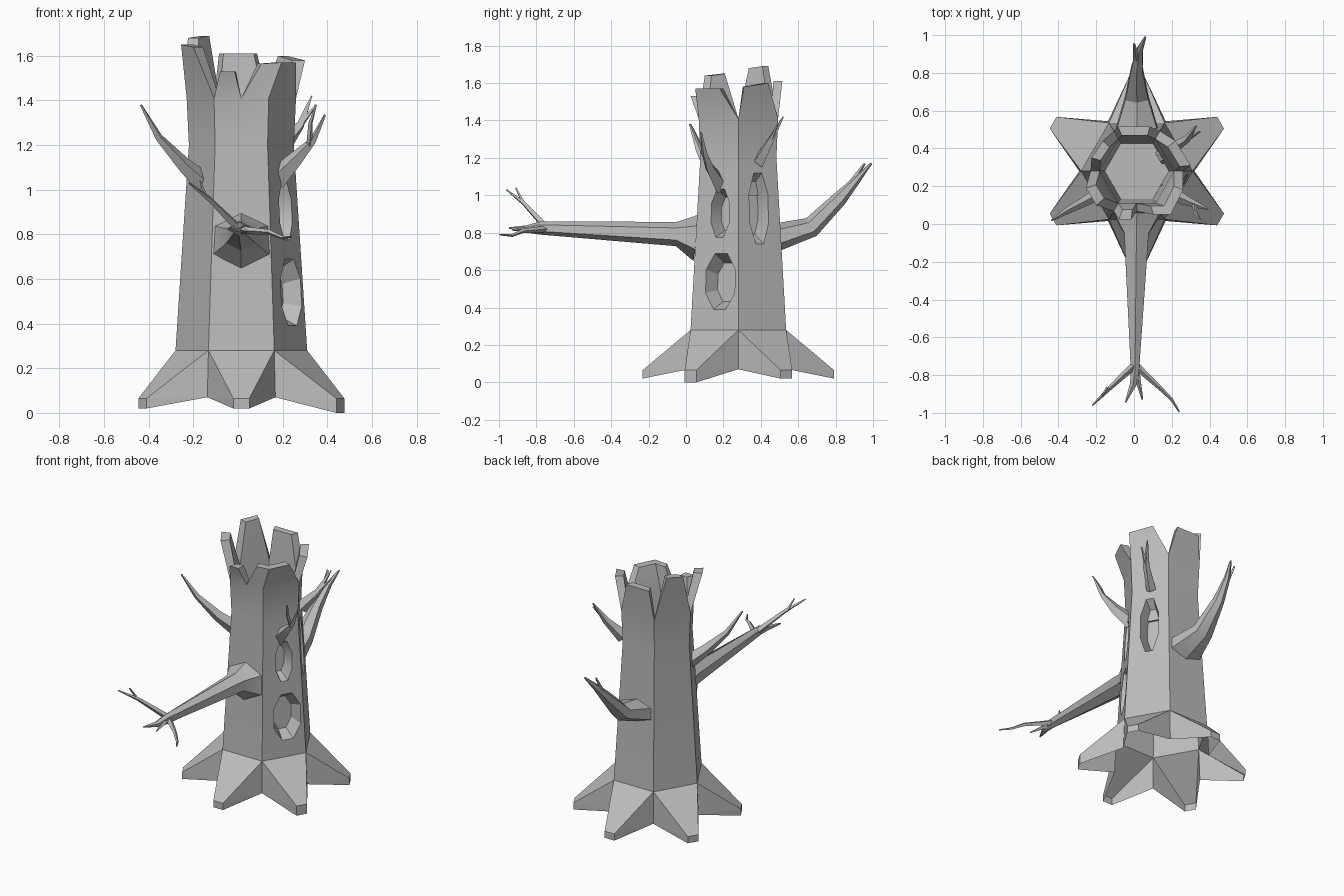
import bpy, bmesh, math
from mathutils import Vector

cube = bpy.data.objects.get("Cube")
if cube:
    bpy.data.objects.remove(cube)

CX, CY = 0.015, 0.28
bark = bpy.data.materials.new("grey bark")
bark.use_nodes = True
bark.diffuse_color = (0.5, 0.5, 0.5, 1)
bark.node_tree.nodes["Principled BSDF"].inputs["Base Color"].default_value = (0.5, 0.5, 0.5, 1)


def polar(deg, r, z):
    a = math.radians(deg)
    return Vector((CX + r * math.cos(a), CY + r * math.sin(a), z))


def add(bm, pts):
    return bm.faces.new([bm.verts.new(p) for p in pts])


def finish(bm, name, angle=28):
    bmesh.ops.remove_doubles(bm, verts=bm.verts, dist=0.0005)
    bmesh.ops.recalc_face_normals(bm, faces=bm.faces)
    me = bpy.data.meshes.new(name)
    bm.to_mesh(me)
    bm.free()
    ob = bpy.data.objects.new(name, me)
    bpy.context.collection.objects.link(ob)
    me.materials.append(bark)
    bpy.ops.object.select_all(action='DESELECT')
    ob.select_set(True)
    bpy.context.view_layer.objects.active = ob
    bpy.ops.object.shade_smooth_by_angle(angle=math.radians(angle))
    return ob


def inward(p):
    return Vector((CX + (p.x - CX) * 0.8, CY + (p.y - CY) * 0.8, p.z))


# Trunk wall: seven columns, the front side being split by a notch
def ring(r, z):
    pts = [polar(d, r, z) for d in (180, 240, 300, 360, 420, 480)]
    pts.insert(2, (pts[1] + pts[2]) / 2)
    return pts


def hollow(bm, quad, spots):
    """Fill a flat wall quad, sinking octagonal knot holes into it."""
    a, b, c, d = quad
    t = (b - a).normalized()
    up = ((c + d) / 2 - (a + b) / 2).normalized()
    n = t.cross(up)
    mid = (a + b) / 2
    outline = [bm.verts.new(p) for p in quad]
    edges = [bm.edges.new((outline[i], outline[i - 1])) for i in range(4)]
    for off, z, w, h in spots:
        centre = mid + up * ((z - a.z) / up.z) + t * off
        rims = []
        for s, depth in ((1.08, 0), (0.75, 0.08)):
            angs = [math.radians(22.5 + 45 * i) for i in range(8)]
            rims.append([bm.verts.new(centre + t * w * s * math.cos(g) + up * h * s * math.sin(g)
                                      - n * depth) for g in angs])
        o, i_ = rims
        for k in range(8):
            bm.faces.new((o[k - 1], o[k], i_[k], i_[k - 1]))
            edges.append(bm.edges.get((o[k - 1], o[k])))
        bm.faces.new(i_)
    bmesh.ops.triangle_fill(bm, use_beauty=True, edges=edges, normal=n)


bm = bmesh.new()
low, high, collar = ring(0.295, 0.28), ring(0.235, 1.2), ring(0.245, 1.41)
floor = ring(0.17, 1.0)
teeth = [Vector(p) for p in (
    (-0.255, 0.19, 1.65), (-0.20, 0.10, 1.64), (-0.08, 0.025, 1.53), (-0.015, 0.025, 1.53),
    (0.105, 0.05, 1.565), (0.195, 0.05, 1.57), (0.195, 0.05, 1.57), (0.26, 0.18, 1.57),
    (0.30, 0.31, 1.58), (0.22, 0.44, 1.6), (0.085, 0.515, 1.61), (-0.085, 0.515, 1.61),
    (-0.165, 0.44, 1.69), (-0.225, 0.35, 1.68))]
knots = {3: [(0.028, 0.54, 0.09, 0.15), (0.015, 0.905, 0.055, 0.13)], 4: [(0, 0.93, 0.058, 0.19)]}
for i in range(7):
    j = (i + 1) % 7
    wall = [low[i], low[j], high[j], high[i]]
    if i in knots:
        hollow(bm, wall, knots[i])
    else:
        add(bm, wall)
    add(bm, [high[i], high[j], collar[j], collar[i]])
    a, b = teeth[2 * i], teeth[2 * i + 1]
    path = [collar[i], a, b, collar[j]]
    add(bm, [collar[i], collar[j], b, a])
    add(bm, [inward(p) for p in path])
    add(bm, [inward(collar[j]), inward(collar[i]), floor[i], floor[j]])
    for k in range(3):
        if (i, k) not in ((2, 2), (3, 0)):
            p, q = path[k], path[k + 1]
            add(bm, [p, q, inward(q), inward(p)])
add(bm, floor)
finish(bm, "trunk")

# Flared roots, one per trunk side, open underneath
bm = bmesh.new()
for d in range(30, 390, 60):
    z0 = 0.0 if d == 330 else 0.02
    tip = polar(d, 0.512, 0)
    side = Vector((-math.sin(math.radians(d)), math.cos(math.radians(d)), 0)) * 0.036
    corner = [polar(d + s, 0.295, 0.28) for s in (-30, 30)]
    valley = [polar(d + s, 0.305, 0.07) for s in (-30, 30)]
    top = [tip + side * s + Vector((0, 0, 0.065)) for s in (-1, 1)]
    foot = [tip + side * s + Vector((0, 0, z0)) for s in (-1, 1)]
    add(bm, [corner[0], top[0], top[1], corner[1]])
    add(bm, [top[0], foot[0], foot[1], top[1]])
    for s in (0, 1):
        add(bm, [corner[s], valley[s], top[s]])
        add(bm, [valley[s], foot[s], top[s]])
finish(bm, "roots", 1)


# Branches: tapering limbs through points (x, y, z, half width, half height)
def limb(name, path, sides=4):
    bm = bmesh.new()
    pts = [Vector(p[:3]) for p in path]
    rings = []
    for i, p in enumerate(path):
        d = (pts[min(i + 1, len(pts) - 1)] - pts[max(i - 1, 0)]).normalized()
        s = d.cross(Vector((0, 0, 1))).normalized()
        u = s.cross(d)
        rings.append([bm.verts.new(pts[i] + s * p[3] * math.sin(k * math.tau / sides)
                                   + u * p[4] * math.cos(k * math.tau / sides)) for k in range(sides)])
    for lo, hi in zip(rings, rings[1:]):
        for k in range(sides):
            bm.faces.new((lo[k - 1], lo[k], hi[k], hi[k - 1]))
    bm.faces.new(rings[0])
    bm.faces.new(rings[-1])
    finish(bm, name)


limb("front_branch", [(0.015, 0.06, 0.775, 0.145, 0.128), (0.013, -0.05, 0.793, 0.075, 0.065),
                      (0.005, -0.78, 0.825, 0.025, 0.035), (-0.005, -0.85, 0.82, 0.02, 0.02),
                      (-0.045, -0.945, 0.825, 0.004, 0.004)], 6)
limb("front_branch_spur", [(0.01, -0.78, 0.82, 0.02, 0.02), (0.045, -0.93, 0.815, 0.004, 0.004)])
limb("front_left_twig", [(0.01, -0.75, 0.82, 0.02, 0.018), (0.14, -0.87, 0.81, 0.012, 0.012),
                         (0.20, -0.93, 0.785, 0.008, 0.008), (0.24, -0.995, 0.79, 0.004, 0.004)])
limb("front_right_twig", [(0, -0.75, 0.83, 0.02, 0.02), (-0.13, -0.87, 0.96, 0.012, 0.012),
                          (-0.22, -0.96, 1.03, 0.004, 0.004)])
limb("front_right_twig_fork", [(-0.14, -0.87, 0.96, 0.01, 0.01), (-0.17, -0.91, 1.04, 0.004, 0.004)])
limb("back_branch", [(0.015, 0.48, 0.775, 0.135, 0.075), (0.015, 0.67, 0.83, 0.07, 0.055),
                     (0.015, 0.82, 0.98, 0.035, 0.04), (0.03, 0.92, 1.09, 0.02, 0.02),
                     (0.06, 0.99, 1.17, 0.006, 0.006)], 6)
limb("back_branch_fork", [(0.015, 0.86, 1.03, 0.02, 0.02), (0, 0.955, 1.17, 0.006, 0.006)])
limb("right_branch", [(-0.15, 0.19, 1.03, 0.035, 0.05), (-0.24, 0.13, 1.11, 0.028, 0.035),
                      (-0.355, 0.07, 1.235, 0.018, 0.018), (-0.435, 0.02, 1.38, 0.005, 0.005)])
limb("left_front_branch", [(0.17, 0.19, 1.05, 0.035, 0.055), (0.26, 0.13, 1.14, 0.028, 0.035),
                           (0.335, 0.1, 1.22, 0.016, 0.016), (0.39, 0.08, 1.335, 0.005, 0.005)])
limb("left_front_branch_fork", [(0.32, 0.105, 1.2, 0.014, 0.014), (0.325, 0.06, 1.3, 0.01, 0.01),
                                (0.35, 0.025, 1.38, 0.004, 0.004)])
limb("left_back_branch", [(0.19, 0.39, 1.18, 0.03, 0.045), (0.28, 0.45, 1.29, 0.02, 0.022),
                          (0.33, 0.52, 1.42, 0.004, 0.004)])
limb("left_back_branch_fork", [(0.28, 0.45, 1.29, 0.014, 0.014), (0.35, 0.49, 1.38, 0.004, 0.004)])
